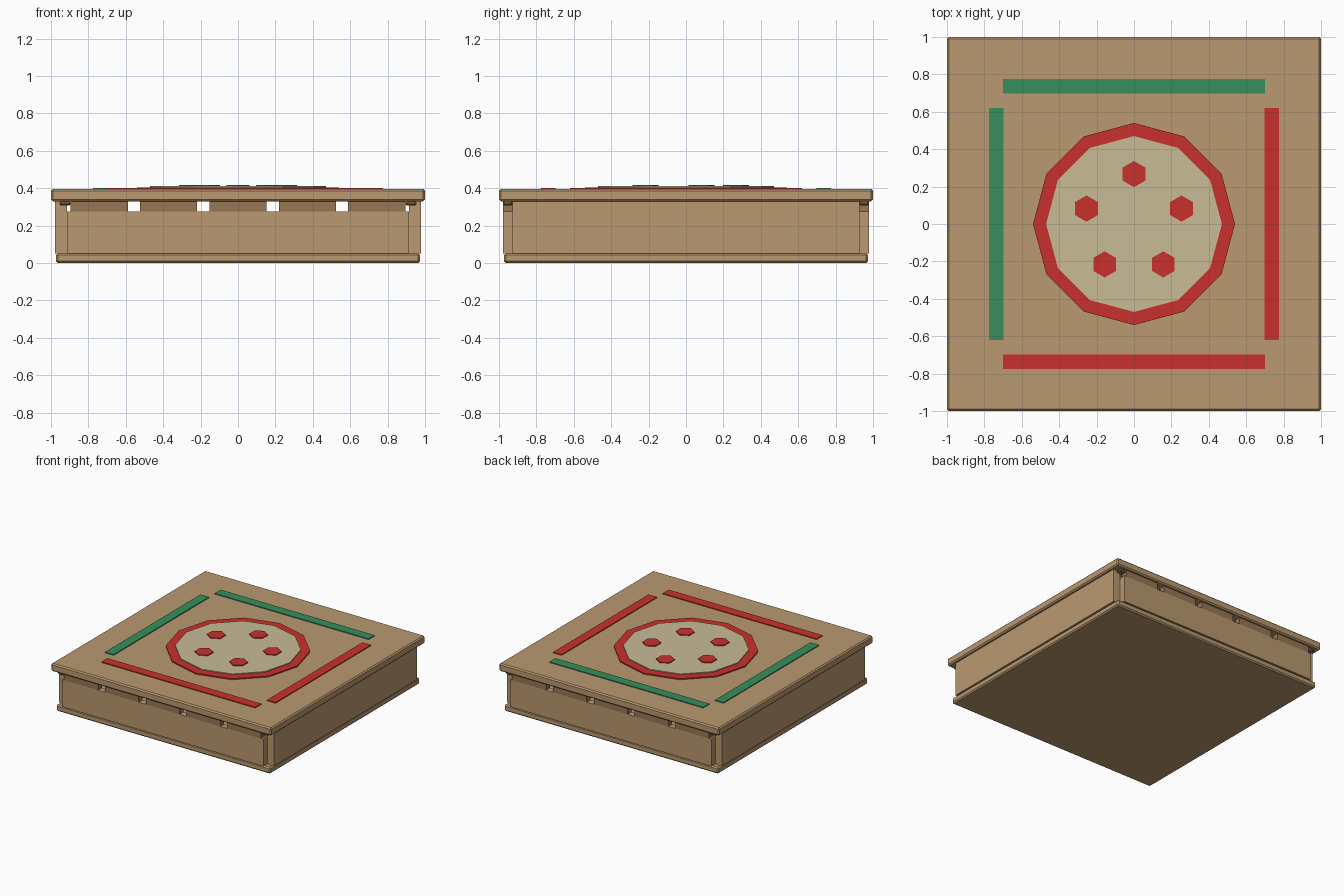
import bpy
import math

if "Cube" in bpy.data.objects:
    bpy.data.objects.remove(bpy.data.objects["Cube"], do_unlink=True)


def material(name, rgb):
    m = bpy.data.materials.new(name)
    m.use_nodes = True
    m.diffuse_color = (*rgb, 1)
    m.node_tree.nodes["Principled BSDF"].inputs["Base Color"].default_value = (*rgb, 1)
    return m


card = material("cardboard", (0.49, 0.32, 0.16))
dark_card = material("dark cardboard", (0.31, 0.18, 0.085))
red = material("tomato red", (0.58, 0.03, 0.025))
green = material("basil green", (0.037, 0.275, 0.107))
cheese = material("cheese cream", (0.58, 0.50, 0.305))


def box(name, x, y, z, mat, bevel=0):
    """Box from its (low, high) range on each axis."""
    spans = (x, y, z)
    bpy.ops.mesh.primitive_cube_add(size=1, location=[(a + b) / 2 for a, b in spans])
    ob = bpy.context.object
    ob.name = name
    ob.scale = [b - a for a, b in spans]
    bpy.ops.object.transform_apply(location=False, rotation=False, scale=True)
    ob.data.materials.append(mat)
    if bevel:
        mod = ob.modifiers.new("edge bevel", "BEVEL")
        mod.width = bevel
        mod.segments = 1
    return ob


def disc(name, sides, radius, x, y, z, mat, turn=0):
    """Flat prism with a corner on +x when turn is zero."""
    bpy.ops.mesh.primitive_cylinder_add(
        vertices=sides, radius=radius, depth=z[1] - z[0],
        location=(x, y, (z[0] + z[1]) / 2), rotation=(0, 0, turn))
    ob = bpy.context.object
    ob.name = name
    ob.data.materials.append(mat)
    return ob


BASE_TOP, WALL_TOP, LID_LOW, LID_TOP = 0.052, 0.275, 0.33, 0.395
OUT = 0.978

# Base and lid slabs
box("base", (-0.973, 0.973), (-0.973, 0.973), (0, BASE_TOP), card, 0.01)
box("lid", (-1, 1), (-1, 1), (LID_LOW, LID_TOP), card, 0.01)

# Full-height side walls
for side, s in (("left", 1), ("right", -1)):
    box(side + "_wall", sorted((s * 0.915, s * OUT)), (-0.927, 0.927),
        (BASE_TOP, LID_LOW), card)

# Lower front and back walls, with spaced vent tabs above and corner pegs
for side, s in (("front", -1), ("back", 1)):
    depth = sorted((s * 0.927, s * OUT))
    box(side + "_wall", (-0.915, 0.915), depth, (BASE_TOP, WALL_TOP), card)
    for i in range(5):
        cx = (i - 2) * 0.371
        box(f"{side}_vent_tab_{i + 1}", (cx - 0.153, cx + 0.153), depth,
            (WALL_TOP, LID_LOW), dark_card)
    for t in (-1, 1):
        box(side + "_corner_peg", sorted((t * 0.895, t * 0.955)), depth,
            (0.307, LID_LOW), dark_card, 0.008)

# Coloured border stripes on the lid
stripe = (LID_TOP, LID_TOP + 0.007)
for side, s, mat in (("front", -1, red), ("back", 1, green)):
    box(side + "_stripe", (-0.7, 0.7), sorted((s * 0.697, s * 0.775)), stripe, mat)
for side, s, mat in (("left", 1, red), ("right", -1, green)):
    box(side + "_stripe", sorted((s * 0.697, s * 0.775)), (-0.62, 0.62), stripe, mat)

# Pizza emblem: sauce ring, cheese and five toppings
disc("sauce", 12, 0.54, 0, 0, (LID_TOP, 0.404), red)
disc("cheese", 12, 0.47, 0, 0, (0.404, 0.411), cheese)
for i in range(5):
    a = math.radians(90 + 72 * i)
    disc(f"topping_{i + 1}", 6, 0.07, 0.267 * math.cos(a), 0.267 * math.sin(a),
         (0.411, 0.418), red)
